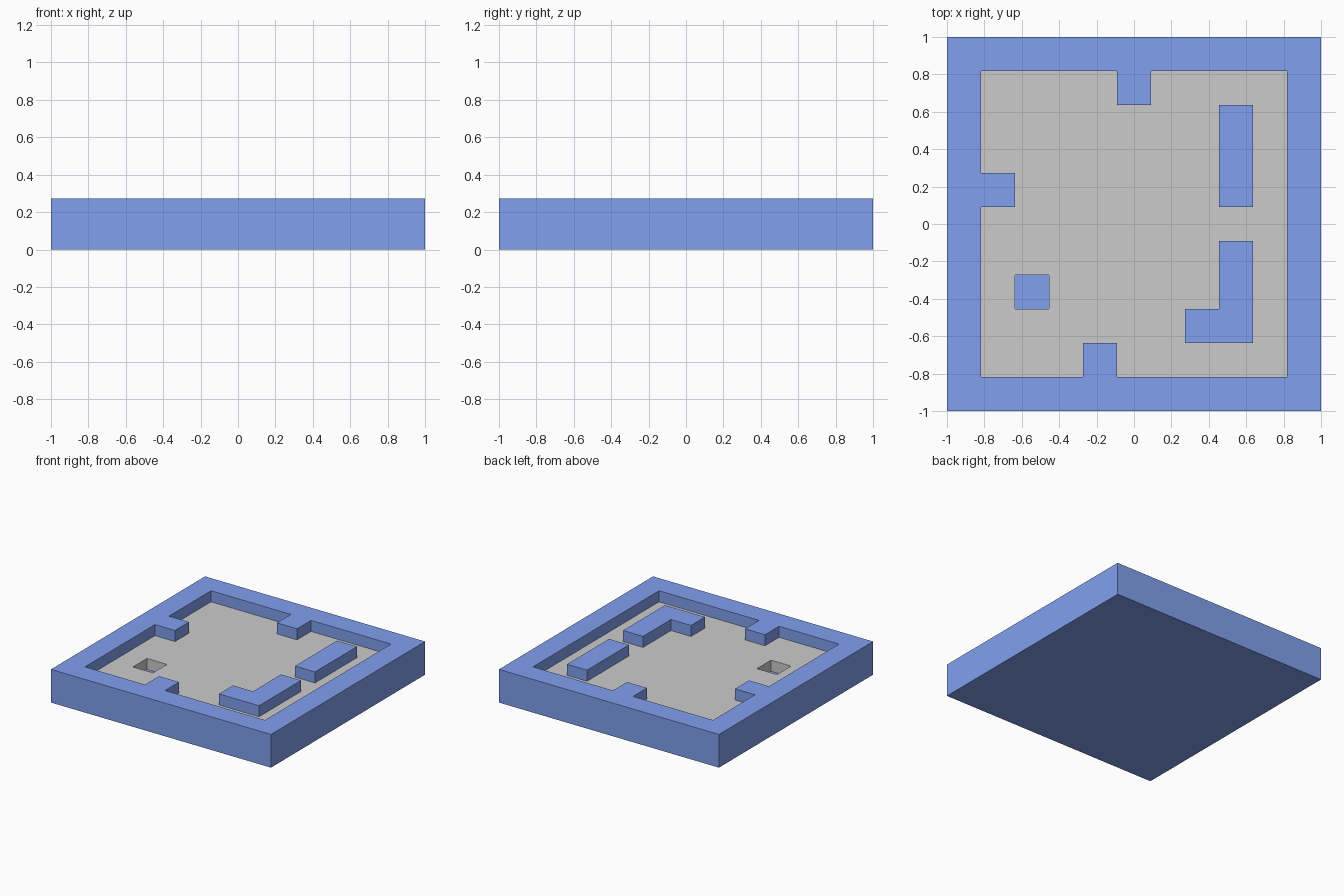
import bpy, bmesh

if "Cube" in bpy.data.objects:
    bpy.data.objects.remove(bpy.data.objects["Cube"])

# Plan seen from above: # wall, . floor, o pit
PLAN = """
###########
#....#....#
#.......#.#
#.......#.#
##......#.#
#.........#
#.......#.#
#.o.....#.#
#......##.#
#...#.....#
###########
""".split()
N = len(PLAN)
CELL = 2 / N
BASE_Z, FLOOR_Z, WALL_Z = CELL / 2, CELL, CELL * 1.5

blue = bpy.data.materials.new("blue")
blue.diffuse_color = (0.22, 0.35, 0.86, 1)
blue.use_nodes = True
blue.node_tree.nodes["Principled BSDF"].inputs["Base Color"].default_value = blue.diffuse_color


def cell_solid(name, heights, z0, mat=None):
    """Closed solid standing on z0 whose top follows a per-cell height."""
    bm = bmesh.new()

    def quad(*pts):
        bm.faces.new([bm.verts.new((x * CELL - 1, y * CELL - 1, z)) for x, y, z in pts])

    for (i, j), h in heights.items():
        ring = [(i, j), (i + 1, j), (i + 1, j + 1), (i, j + 1)]
        quad(*[(x, y, h) for x, y in ring])
        quad(*[(x, y, z0) for x, y in reversed(ring)])
        for k, (di, dj) in enumerate([(0, -1), (1, 0), (0, 1), (-1, 0)]):
            low = heights.get((i + di, j + dj), z0)
            if h > low:
                a, b = ring[k], ring[(k + 1) % 4]
                quad((*a, low), (*b, low), (*b, h), (*a, h))
    bmesh.ops.remove_doubles(bm, verts=bm.verts, dist=1e-4)
    # Merge the cells into large flat faces
    bmesh.ops.dissolve_limit(bm, angle_limit=0.01, verts=bm.verts, edges=bm.edges)
    mesh = bpy.data.meshes.new(name)
    bm.to_mesh(mesh)
    bm.free()
    obj = bpy.data.objects.new(name, mesh)
    bpy.context.collection.objects.link(obj)
    if mat:
        mesh.materials.append(mat)
    return obj


cells = {(i, N - 1 - r): c for r, row in enumerate(PLAN) for i, c in enumerate(row)}

# Blue tray: base plate, rim, stubs and free-standing blocks
cell_solid("walled_tray", {p: WALL_Z if c == "#" else BASE_Z for p, c in cells.items()}, 0, blue)

# Grey floor slab with the square pit left open
cell_solid("floor_slab", {p: FLOOR_Z for p, c in cells.items() if c == "."}, BASE_Z)
